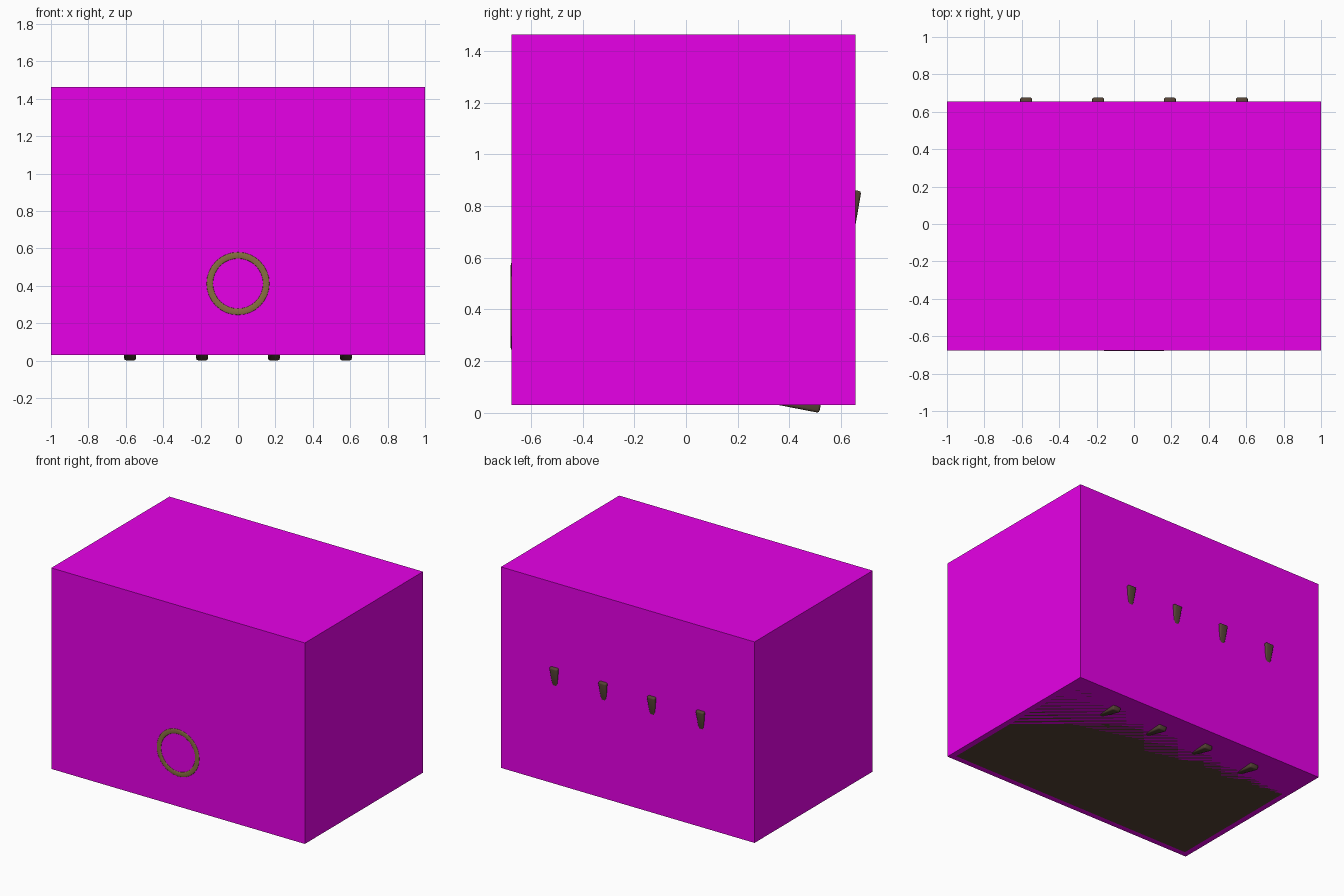
import bpy
import bmesh
from mathutils import Vector

if "Cube" in bpy.data.objects:
    bpy.data.objects.remove(bpy.data.objects["Cube"])


def material(name, rgb):
    m = bpy.data.materials.new(name)
    m.diffuse_color = (*rgb, 1)
    m.use_nodes = True
    m.node_tree.nodes["Principled BSDF"].inputs["Base Color"].default_value = m.diffuse_color
    return m


MAGENTA = material("magenta", (0.8, 0.0, 0.8))
WOOD = material("dark_wood", (0.09, 0.055, 0.035))
BRASS = material("brass", (0.24, 0.16, 0.05))


def mesh_object(name, bm, mat):
    bmesh.ops.recalc_face_normals(bm, faces=bm.faces[:])
    me = bpy.data.meshes.new(name)
    bm.to_mesh(me)
    bm.free()
    ob = bpy.data.objects.new(name, me)
    bpy.context.collection.objects.link(ob)
    me.materials.append(mat)
    return ob


X, Y0, Y1, Z0, Z1 = 1.0, -0.675, 0.656, 0.03, 1.463

# outer shell
bm = bmesh.new()
bmesh.ops.create_cube(bm, size=1)
for v in bm.verts:
    v.co = Vector((v.co.x * 2 * X, Y1 if v.co.y > 0 else Y0, Z1 if v.co.z > 0 else Z0))
mesh_object("outer_shell", bm, MAGENTA)

# wooden floor panel, flush with the underside and inset from its rim
bm = bmesh.new()
i = 0.04
bm.faces.new([bm.verts.new(c) for c in (
    (-X + i, Y0 + i, Z0), (-X + i, Y1 - i, Z0), (X - i, Y1 - i, Z0), (X - i, Y0 + i, Z0))])
panel = mesh_object("floor_panel", bm, WOOD)
if panel.data.polygons[0].normal.z > 0:
    panel.data.flip_normals()

# ring handle, almost flush with the front
bpy.ops.mesh.primitive_torus_add(location=(0, Y0, 0.412), rotation=(1.5708, 0, 0),
                                 major_radius=0.151, minor_radius=0.017,
                                 major_segments=32, minor_segments=12)
ring = bpy.context.object
ring.name = "ring_handle"
ring.scale.z = 0.2
ring.data.materials.append(BRASS)
bpy.ops.object.shade_smooth()


# tapered pegs: blunt end outside, narrow end buried in the shell
def peg(name, x, corner, along, inward):
    p, t, n = (Vector((0, *c)) for c in (corner, along, inward))
    bm = bmesh.new()
    rows = []
    for dist, half, depth in ((0, 0.032, 0.055), (0.2, 0.016, 0.03)):
        base = p + t * dist
        rows.append([bm.verts.new(base + n * d + Vector((x + s * half, 0, 0)))
                     for s, d in ((-1, 0), (1, 0), (1, depth), (-1, depth))])
    a, b = rows
    bm.faces.new(a)
    bm.faces.new(b)
    for k in range(4):
        j = (k + 1) % 4
        bm.faces.new((a[k], a[j], b[j], b[k]))
    ob = mesh_object(name, bm, WOOD)
    bev = ob.modifiers.new("rounded_edges", "BEVEL")
    bev.width = 0.009
    bev.segments = 2
    ob.data.shade_smooth()


for k, x in enumerate((-0.577, -0.192, 0.192, 0.577)):
    peg(f"back_peg_{k}", x, (0.678, 0.857), (-0.17, -0.985), (-0.985, 0.17))
    peg(f"foot_peg_{k}", x, (0.515, 0.0), (-0.982, 0.19), (0.19, 0.982))
